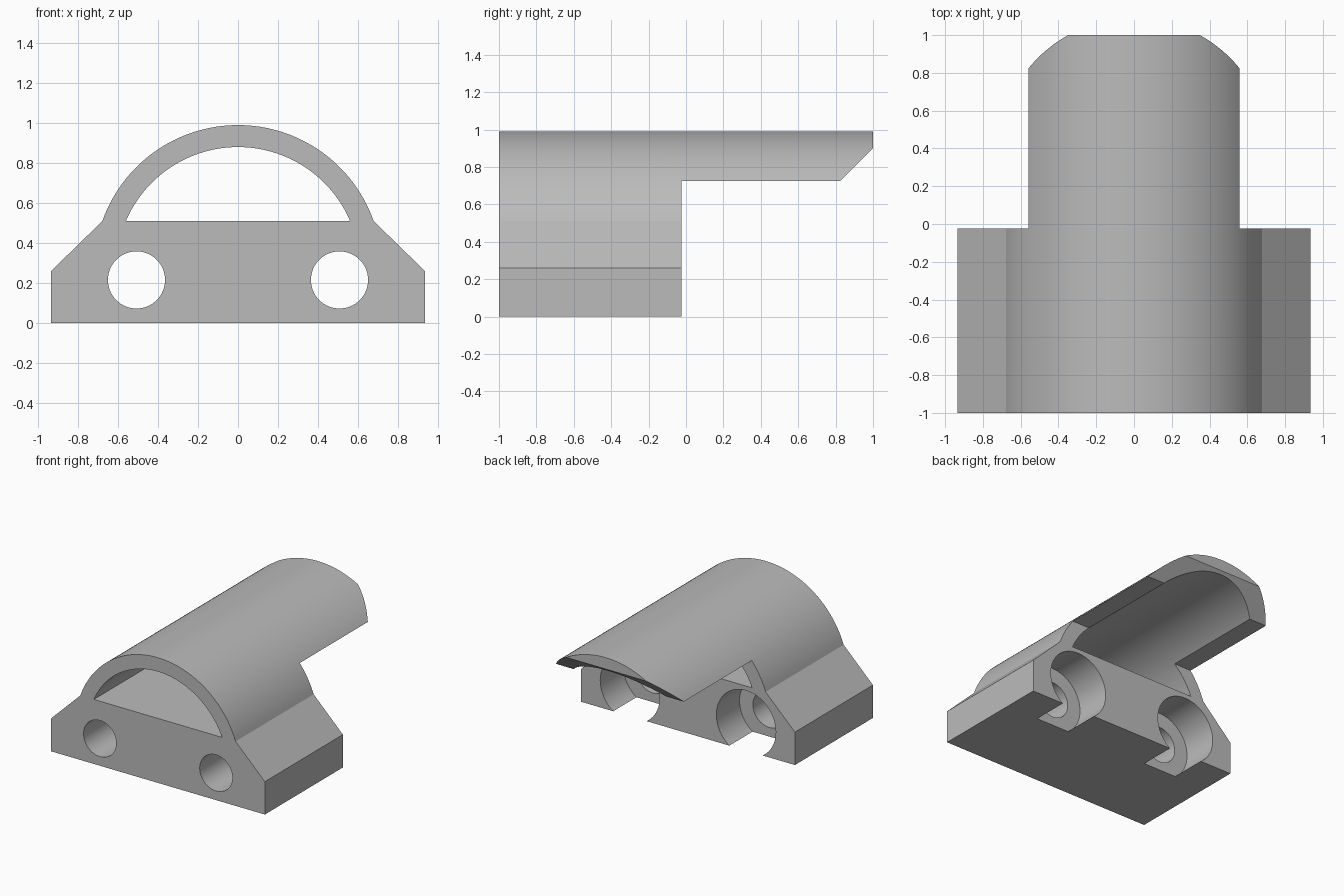
import bpy
import bmesh
from math import sin, cos, asin, pi, radians
from mathutils import Vector

cube = bpy.data.objects.get("Cube")
if cube:
    bpy.data.objects.remove(cube, do_unlink=True)

grey = bpy.data.materials.new("plain grey")
grey.use_nodes = True
grey.diffuse_color = (0.5, 0.5, 0.5, 1)
grey.node_tree.nodes["Principled BSDF"].inputs["Base Color"].default_value = (0.5, 0.5, 0.5, 1)

ARC_Z, OUTER_R, INNER_R, FLOOR_Z = 0.27, 0.72, 0.61, 0.51
BACK_Y, ROOF_Z = -0.025, 0.725
HOLE_X, HOLE_Z = 0.508, 0.215


def prism(name, points, offset):
    """Extrude a closed outline of 3D points along an offset."""
    bm = bmesh.new()
    face = bm.faces.new([bm.verts.new(p) for p in points])
    ext = bmesh.ops.extrude_face_region(bm, geom=[face])
    verts = [v for v in ext["geom"] if isinstance(v, bmesh.types.BMVert)]
    bmesh.ops.translate(bm, verts=verts, vec=Vector(offset))
    bmesh.ops.recalc_face_normals(bm, faces=bm.faces)
    mesh = bpy.data.meshes.new(name)
    bm.to_mesh(mesh)
    bm.free()
    mesh.materials.append(grey)
    obj = bpy.data.objects.new(name, mesh)
    bpy.context.collection.objects.link(obj)
    return obj


def arch(radius, y, steps=64):
    """Arc from right to left, ending at the floor height."""
    start = asin((FLOOR_Z - ARC_Z) / radius)
    angles = [start + (pi - 2 * start) * i / steps for i in range(steps + 1)]
    return [(radius * cos(a), y, ARC_Z + radius * sin(a)) for a in angles]


def disc(x, radius, y, steps=64):
    return [(x + radius * cos(2 * pi * i / steps), y, HOLE_Z + radius * sin(2 * pi * i / steps))
            for i in range(steps)]


# Full-length body: base with sloped shoulders under a round arch
outline = [(-0.935, -1, 0.26), (-0.935, -1, 0), (0.935, -1, 0), (0.935, -1, 0.26)]
body = prism("arched_bracket", outline + arch(OUTER_R, -1), (0, 2, 0))

# Cutters: arch opening, space below the roof, bolt holes and counterbores
cutters = [prism("opening_cutter", arch(INNER_R, -1.2), (0, 2.4, 0))]
side = [(BACK_Y, -0.2), (BACK_Y, ROOF_Z), (0.825, ROOF_Z), (1.2, 1.1), (1.2, -0.2)]
cutters.append(prism("under_roof_cutter", [(-1.2, y, z) for y, z in side], (2.4, 0, 0)))
for x in (-HOLE_X, HOLE_X):
    cutters.append(prism("bolt_hole_cutter", disc(x, 0.143, -1.2), (0, 1.4, 0)))
    cutters.append(prism("counterbore_cutter", disc(x, 0.26, BACK_Y - 0.29), (0, 0.5, 0)))

bpy.ops.object.select_all(action="DESELECT")
bpy.context.view_layer.objects.active = body
body.select_set(True)
for cutter in cutters:
    cutter.hide_render = True
    mod = body.modifiers.new(cutter.name, "BOOLEAN")
    mod.operation = "DIFFERENCE"
    mod.solver = "EXACT"
    mod.object = cutter
    bpy.ops.object.modifier_apply(modifier=mod.name)
    bpy.data.objects.remove(cutter, do_unlink=True)

bpy.ops.object.shade_smooth_by_angle(angle=radians(20))
